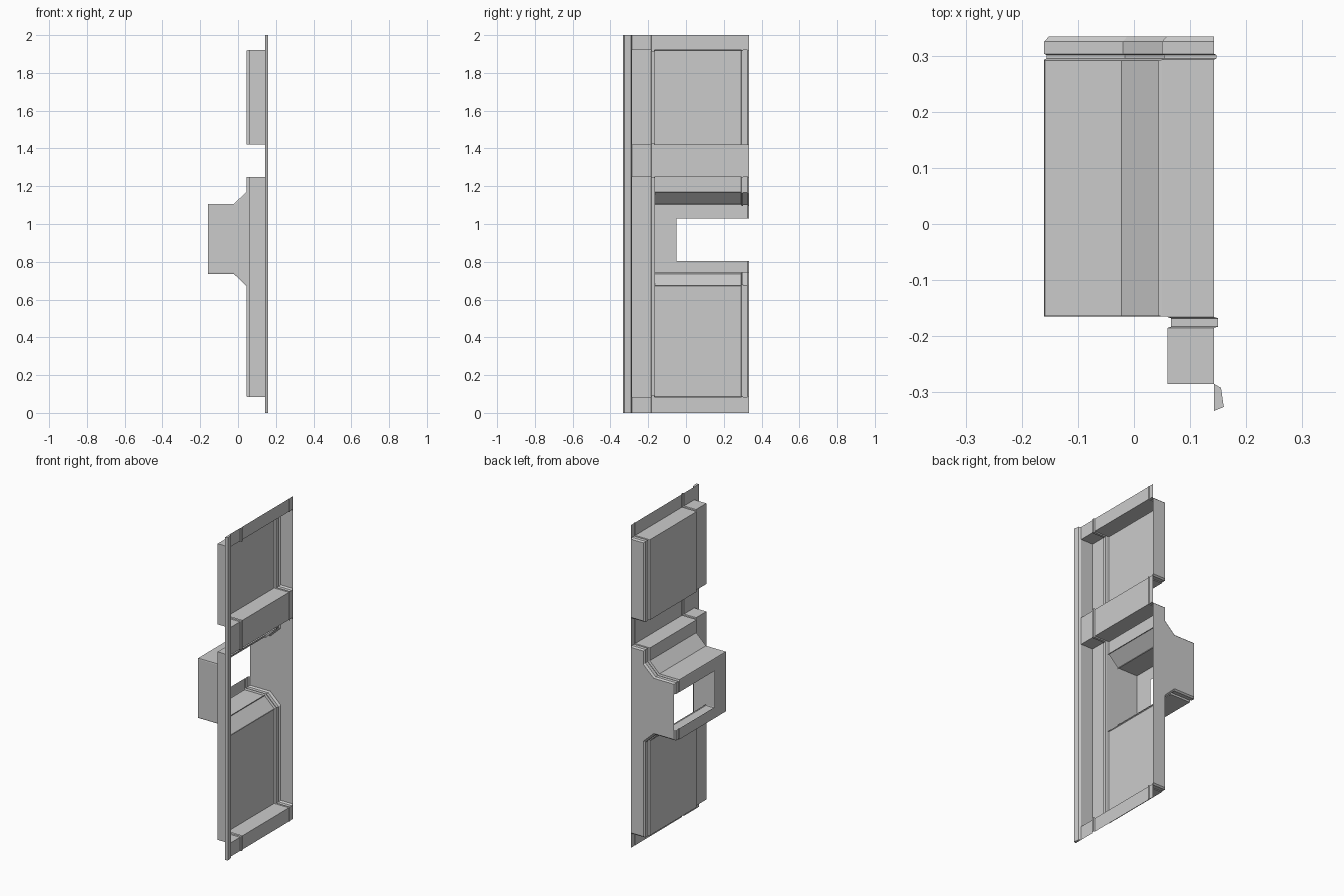
import bpy, bmesh

if "Cube" in bpy.data.objects:
    bpy.data.objects.remove(bpy.data.objects["Cube"])

FRONT = 0.143  # x of the flush wall face


def profile(f, g, b, d=0.0, e=0.0):
    """Wall outline in x/z from bottom to top. f: recess floor, g/b: niche depth,
    d: offset of the recess into the room, e: offset of the flush strips."""
    X = FRONT + e
    f, g, b = f + d, g + d, b + d
    return [(X, 0), (X, .085 + d), (f, .085 + d), (f, .675 + d), (g, .742 + d),
            (b, .742 + d), (b, .805), (b, 1.03), (b, 1.1 - d), (g, 1.1 - d),
            (f, 1.167 - d), (f, 1.25 - d), (X, 1.25 - d), (X, 1.42 + d),
            (f, 1.42 + d), (f, 1.92 - d), (X, 1.92 - d), (X, 2)]


def channel(d=0, e=0):
    return profile(.06, .06, .06, d, e)


def niche(d=0, e=0):
    return profile(.05, -.02, -.16, d, e)


def finish(name, bm):
    bmesh.ops.remove_doubles(bm, verts=bm.verts, dist=1e-5)
    me = bpy.data.meshes.new(name)
    bm.to_mesh(me)
    bm.free()
    ob = bpy.data.objects.new(name, me)
    bpy.context.collection.objects.link(ob)
    return ob


def loft(bm, stations, skip=()):
    """Skin between (y, profile) stations, normals facing the room."""
    rows = [[bm.verts.new((x, y, z)) for x, z in p] for y, p in stations]
    faces = {}
    for j, (r, s) in enumerate(zip(rows, rows[1:])):
        for i in range(len(r) - 1):
            if i not in skip:
                faces[j, i] = bm.faces.new((r[i], s[i], s[i + 1], r[i + 1]))
    return faces


def caps(bm, y, p, flip):
    """Close the end of both recesses."""
    for a, b in ((1, 13), (13, 17)):
        pts = []
        for q in p[a:b]:
            if q not in pts:
                pts.append(q)
        if flip:
            pts.reverse()
        bm.faces.new([bm.verts.new((x, y, z)) for x, z in pts])


# narrow side channel with its end wall and raised rib
bm = bmesh.new()
loft(bm, [(-.285, channel()), (-.185, channel()), (-.183, channel(.006, .007)),
          (-.168, channel(.006, .007)), (-.166, channel()), (-.165, channel())])
caps(bm, -.285, channel(), True)
finish("side_channel", bm)

# step wall between the channel and the deep niche
bm = bmesh.new()
loft(bm, [(-.165, channel()), (-.165, niche())], skip=(0, 12, 16))
finish("niche_side_wall", bm)

# main recessed wall with sunken panels, window left open
bm = bmesh.new()
fs = loft(bm, [(-.165, niche()), (.293, niche())], skip=(6,))
panels = [fs[0, i] for i in (2, 3, 4, 8, 9, 10, 14)]
bmesh.ops.inset_individual(bm, faces=panels, thickness=.011, depth=0)
bmesh.ops.inset_individual(bm, faces=panels, thickness=.002, depth=-.006)
bm.faces.new([bm.verts.new((-.16, y, z)) for y, z in
              ((-.165, .805), (-.05, .805), (-.05, 1.03), (-.165, 1.03))])
finish("recessed_wall", bm)

# far end: thin rib, border band, chamfer and end wall
bm = bmesh.new()
loft(bm, [(.293, niche()), (.295, niche(.004, .004)), (.301, niche(.004, .004)),
          (.303, niche()), (.325, niche()), (.334, niche(.008))], skip=(6,))
caps(bm, .334, niche(.008), False)
finish("end_frame", bm)

# full height edge trim
bm = bmesh.new()
sec = [(.143, -.285), (.143, -.333), (.160, -.326), (.155, -.292)]
face = bm.faces.new([bm.verts.new((x, y, 0)) for x, y in sec])
ext = bmesh.ops.extrude_face_region(bm, geom=[face])
top = [v for v in ext["geom"] if isinstance(v, bmesh.types.BMVert)]
bmesh.ops.translate(bm, verts=top, vec=(0, 0, 2))
bm.faces.ensure_lookup_table()
if not any(f.calc_center_median().z < .001 for f in bm.faces):
    bm.faces.new([bm.verts.new((x, y, 0)) for x, y in sec])
bmesh.ops.remove_doubles(bm, verts=bm.verts, dist=1e-5)
bmesh.ops.recalc_face_normals(bm, faces=bm.faces)
finish("edge_trim", bm)
